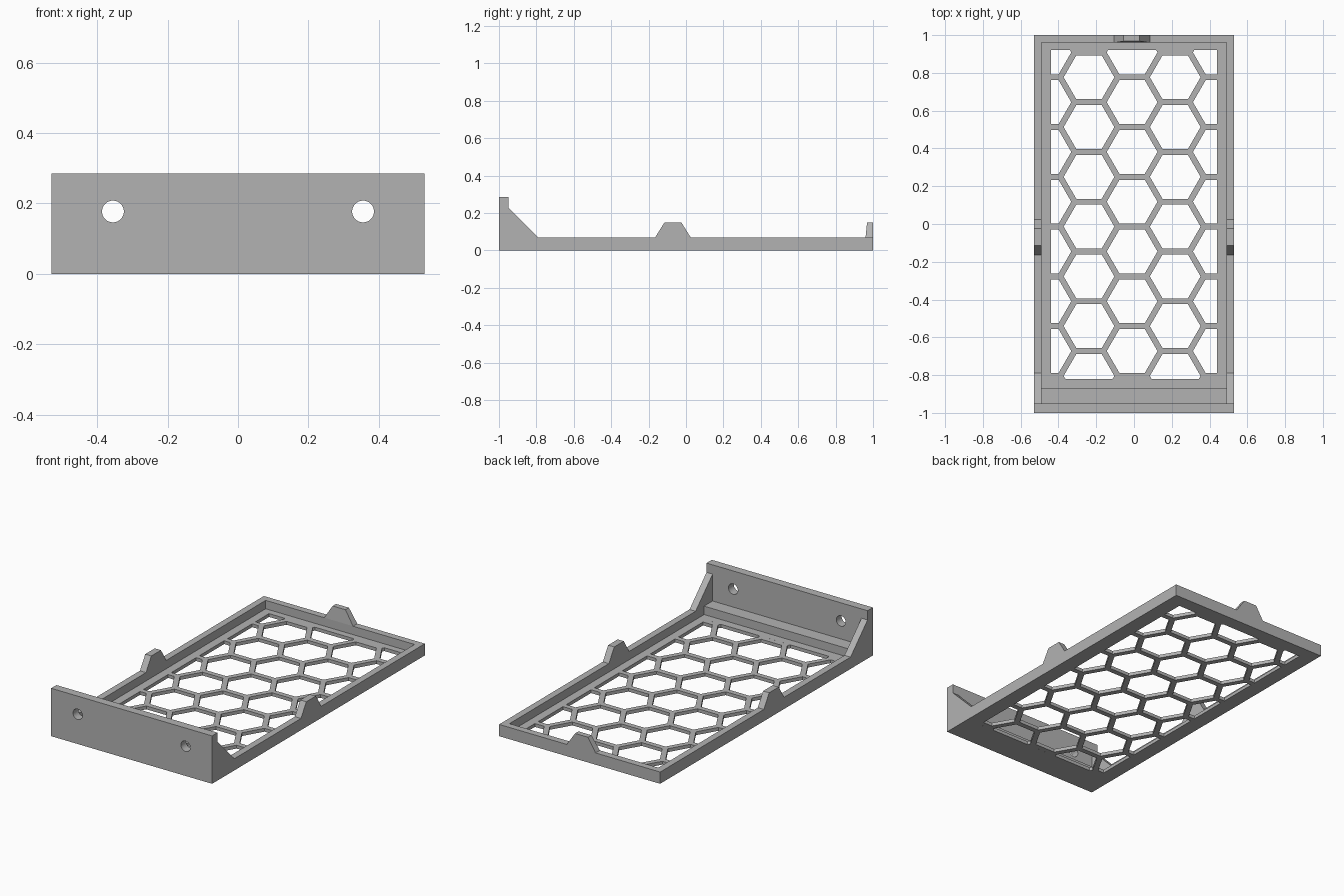
import bpy, bmesh, math
from mathutils import Vector

cube = bpy.data.objects.get("Cube")
if cube:
    bpy.data.objects.remove(cube, do_unlink=True)

grey = bpy.data.materials.new("plain_grey")
grey.use_nodes = True
COLOUR = (0.45, 0.45, 0.45, 1)
grey.diffuse_color = COLOUR
grey.node_tree.nodes["Principled BSDF"].inputs["Base Color"].default_value = COLOUR

HALF_W, WALL, RIM = 0.53, 0.04, 0.07
INNER = HALF_W - WALL
FLOOR = 0.02


def prisms(name, outlines, place, depth):
    """Extrude flat outlines; place(u, v) gives a 3D point, depth is the sweep."""
    bm = bmesh.new()
    for outline in outlines:
        a = [bm.verts.new(place(u, v)) for u, v in outline]
        b = [bm.verts.new(p.co + Vector(depth)) for p in a]
        bm.faces.new(a)
        bm.faces.new(b[::-1])
        for i in range(len(a)):
            j = (i + 1) % len(a)
            bm.faces.new((a[j], a[i], b[i], b[j]))
    bmesh.ops.recalc_face_normals(bm, faces=bm.faces)
    mesh = bpy.data.meshes.new(name)
    bm.to_mesh(mesh)
    bm.free()
    mesh.materials.append(grey)
    obj = bpy.data.objects.new(name, mesh)
    bpy.context.collection.objects.link(obj)
    return obj


def rect(u0, u1, v0, v1):
    return [(u0, v0), (u1, v0), (u1, v1), (u0, v1)]


def ngon(cx, cy, r, n):
    return [(cx + r * math.cos(math.tau * i / n), cy + r * math.sin(math.tau * i / n))
            for i in range(n)]


def clip(poly, axis, limit, sign):
    """Keep the part of a polygon where sign * coordinate <= sign * limit."""
    out = []
    for p, q in zip(poly, poly[1:] + poly[:1]):
        dp, dq = sign * (p[axis] - limit), sign * (q[axis] - limit)
        if dp <= 0:
            out.append(p)
        if dp * dq < 0:
            t = dp / (dp - dq)
            out.append((p[0] + t * (q[0] - p[0]), p[1] + t * (q[1] - p[1])))
    return out


def cut(obj, cutter):
    mod = obj.modifiers.new("cut", "BOOLEAN")
    mod.operation, mod.solver, mod.object = "DIFFERENCE", "EXACT", cutter
    cutter.hide_render = True
    cutter.hide_viewport = True
    cutter.display_type = "WIRE"


# Side walls, each with its gusset and clip tab in one profile
side = [(-0.95, 0), (1, 0), (1, RIM), (0.025, RIM), (-0.025, 0.15), (-0.115, 0.15),
        (-0.165, RIM), (-0.79, RIM), (-0.95, 0.23)]
for name, x in (("left_wall", INNER), ("right_wall", -HALF_W)):
    prisms(name, [side], lambda u, v: (x, u, v), (WALL, 0, 0))

# Back wall and its tapered clip tab
prisms("back_wall", [rect(-INNER, INNER, 0, RIM)], lambda u, v: (u, 1, v), (0, -WALL, 0))
tab = prisms("back_tab", [[(-0.105, RIM), (0.085, RIM), (0.03, 0.15), (-0.055, 0.15)]],
             lambda u, v: (u, 1, v), (0, -WALL, 0))
for v in tab.data.vertices:
    if v.co.z > 0.1 and v.co.y < 0.99:
        v.co.y += 0.008

# Front plate with two screw holes, and the ledge behind it
front = prisms("front_plate", [rect(-HALF_W, HALF_W, 0, 0.285)],
               lambda u, v: (u, -1, v), (0, 0.05, 0))
holes = prisms("screw_hole_cutter", [ngon(s * 0.355, 0.177, 0.031, 32) for s in (-1, 1)],
               lambda u, v: (u, -1.1, v), (0, 0.25, 0))
cut(front, holes)
prisms("front_ledge", [rect(-INNER, INNER, 0, RIM)],
       lambda u, v: (u, -0.95, v), (0, 0.08, 0))

# Floor with a honeycomb of openings, clipped to a rectangular window
PITCH, BAR = 0.2635, 0.031
radius = (PITCH - BAR) / math.sqrt(3)
cells = []
for col in range(-2, 3):
    for row in range(-4, 5):
        cx = -0.01 + col * PITCH * math.sqrt(3) / 2
        cy = 0.12 + (row + 0.5 * (col % 2)) * PITCH - 0.002
        cell = ngon(cx, cy, radius, 6)
        for axis, limit, sign in ((0, 0.44, 1), (0, -0.44, -1), (1, 0.92, 1), (1, -0.82, -1)):
            cell = clip(cell, axis, limit, sign)
        if len(cell) > 2:
            cells.append(cell)
floor = prisms("mesh_floor", [rect(-INNER, INNER, -0.87, 0.96)],
               lambda u, v: (u, v, 0), (0, 0, FLOOR))
cut(floor, prisms("honeycomb_cutter", cells, lambda u, v: (u, v, -0.1), (0, 0, 0.3)))
